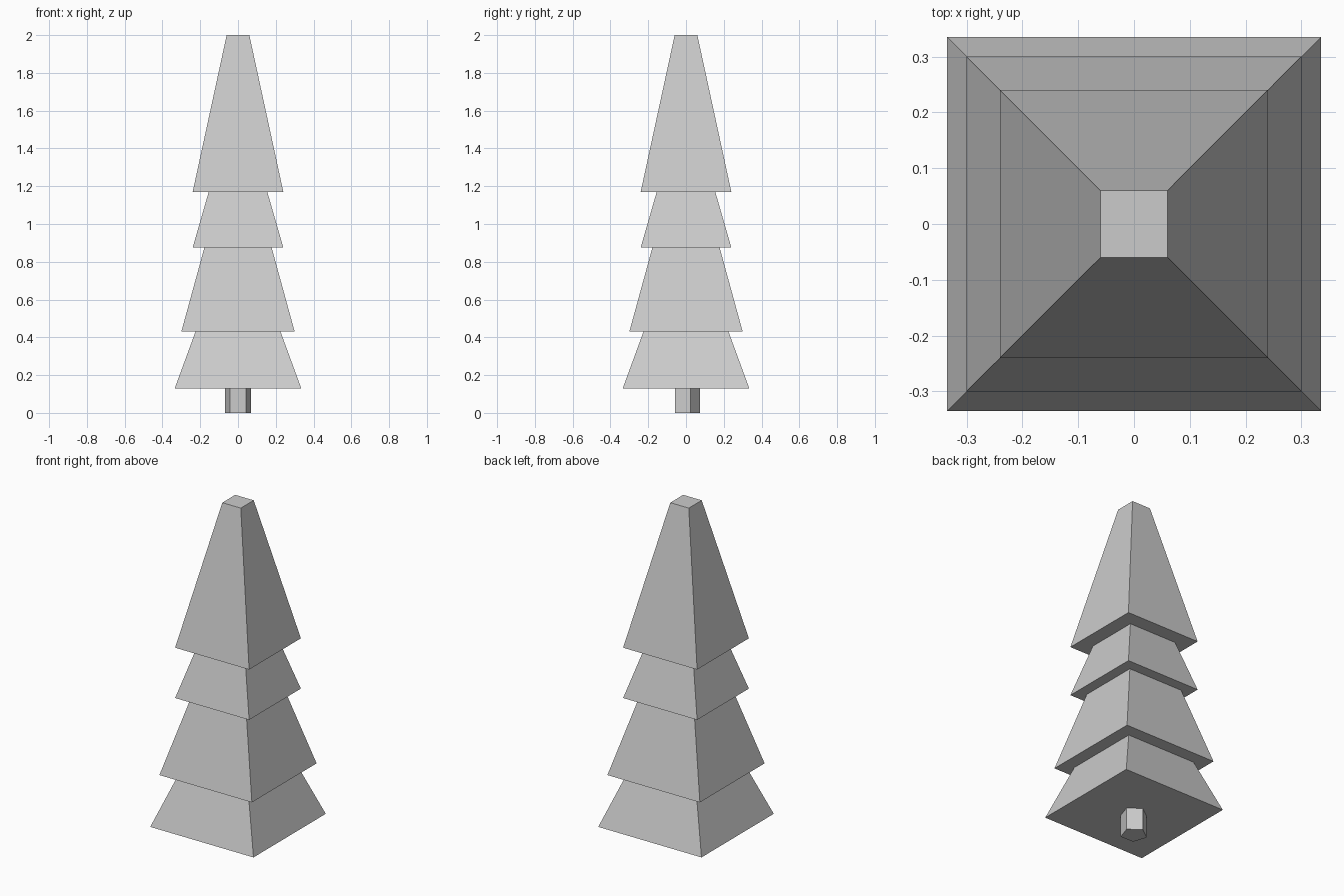
import bpy
import bmesh
from math import sin, cos, pi, sqrt

default_cube = bpy.data.objects.get("Cube")
if default_cube:
    bpy.data.objects.remove(default_cube, do_unlink=True)

GREY = (0.6, 0.6, 0.6, 1.0)
grey = bpy.data.materials.new("plain grey")
grey.use_nodes = True
grey.diffuse_color = GREY
grey.node_tree.nodes["Principled BSDF"].inputs["Base Color"].default_value = GREY


def loft(name, profile, sides, turn):
    """Stack regular polygons given as (radius, height) and skin them."""
    bm = bmesh.new()
    rings = []
    for radius, z in profile:
        angles = [turn + 2 * pi * i / sides for i in range(sides)]
        rings.append([bm.verts.new((radius * cos(a), radius * sin(a), z)) for a in angles])
    for low, high in zip(rings, rings[1:]):
        for i in range(sides):
            j = (i + 1) % sides
            bm.faces.new((low[i], low[j], high[j], high[i]))
    bm.faces.new(rings[0][::-1])
    bm.faces.new(rings[-1])
    bmesh.ops.recalc_face_normals(bm, faces=bm.faces[:])
    mesh = bpy.data.meshes.new(name)
    bm.to_mesh(mesh)
    bm.free()
    mesh.materials.append(grey)
    obj = bpy.data.objects.new(name, mesh)
    bpy.context.collection.objects.link(obj)
    return obj


# Five-sided trunk with a flat face to the front
loft("trunk", [(0.073, 0.0), (0.073, 0.13)], 5, pi / 2)

# Square foliage tiers: bottom half width, top half width, bottom z, top z
tiers = [
    (0.335, 0.225, 0.13, 0.43),
    (0.30, 0.178, 0.43, 0.875),
    (0.24, 0.155, 0.875, 1.17),
    (0.24, 0.06, 1.17, 2.0),
]
steps = []
for bottom, top, z0, z1 in tiers:
    steps += [(bottom * sqrt(2), z0), (top * sqrt(2), z1)]
loft("foliage", steps, 4, pi / 4)
